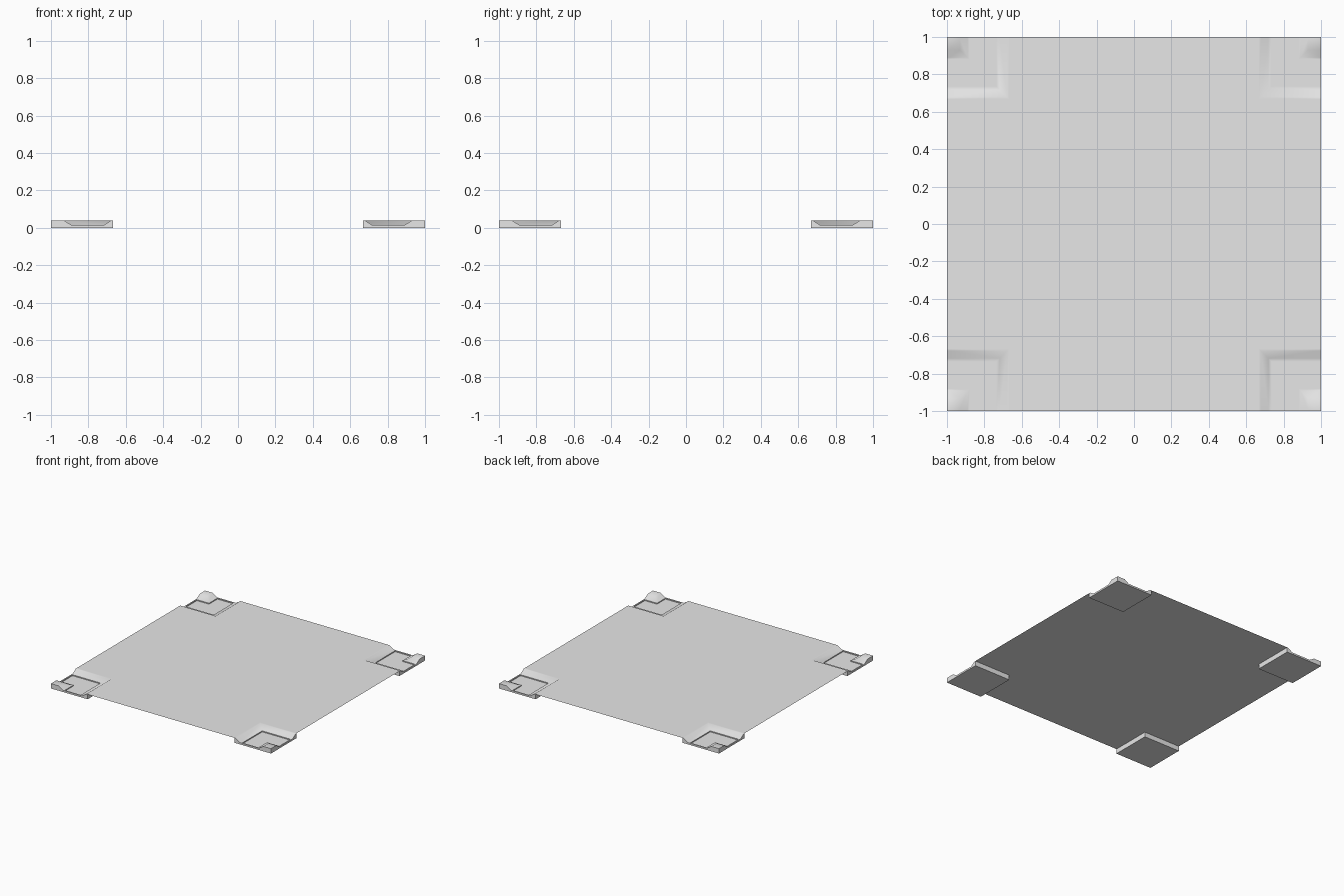
import bpy
import bmesh
import math

if "Cube" in bpy.data.objects:
    bpy.data.objects.remove(bpy.data.objects["Cube"], do_unlink=True)

EDGE, INNER, TOP, LIP = 1.0, 0.667, 0.04, 0.99

grey = bpy.data.materials.new("light grey")
grey.use_nodes = True
grey.diffuse_color = (0.8, 0.8, 0.8, 1)
grey.node_tree.nodes["Principled BSDF"].inputs["Base Color"].default_value = (0.8, 0.8, 0.8, 1)


def finish(bm, name):
    mesh = bpy.data.meshes.new(name)
    bm.to_mesh(mesh)
    bm.free()
    mesh.materials.append(grey)
    obj = bpy.data.objects.new(name, mesh)
    bpy.context.collection.objects.link(obj)
    return obj


# Thin square sheet with its four corners cut away
bm = bmesh.new()
steps = (-EDGE, -INNER, INNER, EDGE)
grid = [[bm.verts.new((x, y, TOP)) for x in steps] for y in steps]
for j in range(3):
    for i in range(3):
        if i == 1 or j == 1:
            bm.faces.new((grid[j][i], grid[j][i + 1], grid[j + 1][i + 1], grid[j + 1][i]))
for v in [v for v in bm.verts if not v.link_faces]:
    bm.verts.remove(v)
finish(bm, "sheet")

# Corner tray: a channel profile swept round an L, with a raised block outside
profile = [(INNER, 0), (INNER, TOP), (0.678, TOP), (0.718, 0.014), (0.735, 0.014),
           (0.88, 0.014), (0.89, 0.014), (0.93, TOP)]
bm = bmesh.new()
rows = []
for m, z in profile:
    path = [(EDGE, m), (LIP, m), (m, m), (m, LIP), (m, EDGE)]
    rows.append([bm.verts.new((x, y, z)) for x, y in path])
floor = []
for k in range(len(rows) - 1):
    a, b = rows[k], rows[k + 1]
    for i in range(4):
        face = bm.faces.new((a[i], b[i], b[i + 1], a[i + 1]))
        if profile[k][0] == 0.735 and i in (1, 2):
            floor.append(face)

# Block top, underside and the two outer walls
top_corner = bm.verts.new((EDGE, EDGE, TOP))
low_corner = bm.verts.new((EDGE, EDGE, 0))
bm.faces.new(rows[-1] + [top_corner])
bm.faces.new(rows[0] + [low_corner])
for end in (0, -1):
    bm.faces.new([row[end] for row in rows] + [top_corner, low_corner])

# Sink the L-shaped floor panel slightly
sunk = bmesh.ops.extrude_face_region(bm, geom=floor)
bmesh.ops.translate(bm, vec=(0, 0, -0.008),
                    verts=[g for g in sunk["geom"] if isinstance(g, bmesh.types.BMVert)])
bmesh.ops.delete(bm, geom=[f for f in floor if f.is_valid], context="FACES")
bmesh.ops.recalc_face_normals(bm, faces=bm.faces[:])
trays = finish(bm, "corner_trays")

# Soft slopes, sharp rims
bpy.ops.object.select_all(action="DESELECT")
trays.select_set(True)
bpy.context.view_layer.objects.active = trays
bpy.ops.object.shade_smooth_by_angle(angle=math.radians(40))

# Repeat at all four corners
mirror = trays.modifiers.new("four corners", "MIRROR")
mirror.use_axis = (True, True, False)
mirror.use_mirror_merge = False
